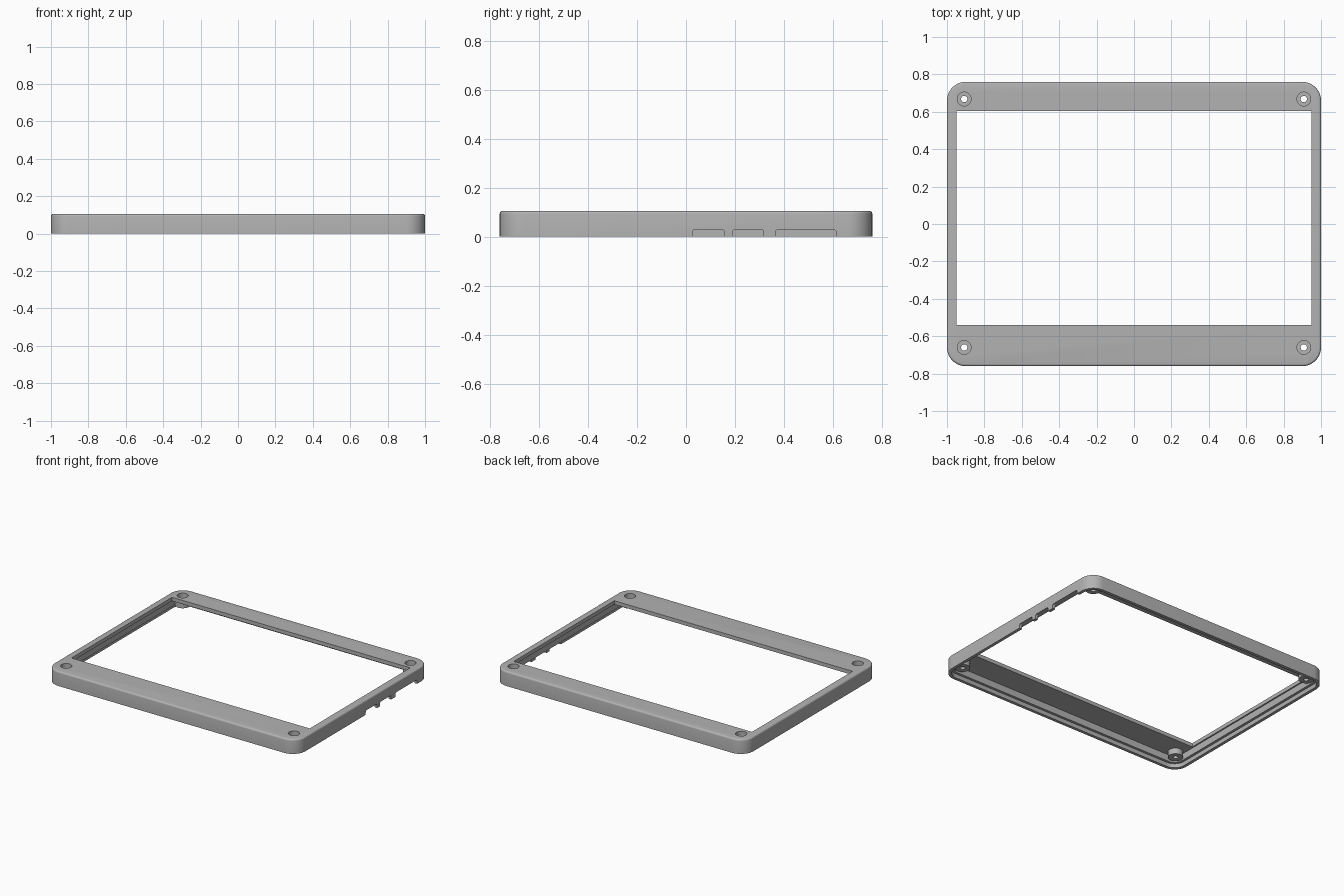
import bpy, bmesh, math

cube = bpy.data.objects.get("Cube")
if cube:
    bpy.data.objects.remove(cube, do_unlink=True)

HALF_X, HALF_Y, HEIGHT, RADIUS = 1.0, 0.76, 0.105, 0.1
PLATE_BOTTOM = 0.078

grey = bpy.data.materials.new("plastic_grey")
grey.use_nodes = True
colour = (0.45, 0.45, 0.45, 1)
grey.diffuse_color = colour
grey.node_tree.nodes["Principled BSDF"].inputs["Base Color"].default_value = colour


def rounded_outline(x0, x1, y0, y1, r, steps=10):
    """Points of a rounded rectangle, counter-clockwise."""
    pts = []
    corners = [(x1 - r, y1 - r), (x0 + r, y1 - r), (x0 + r, y0 + r), (x1 - r, y0 + r)]
    for q, (cx, cy) in enumerate(corners):
        for i in range(steps + 1):
            a = math.pi / 2 * (q + i / steps)
            pts.append((cx + r * math.cos(a), cy + r * math.sin(a)))
    return pts


def loft(name, loops):
    """Skin a stack of matching 3D loops and cap both ends."""
    bm = bmesh.new()
    rings = [[bm.verts.new(p) for p in loop] for loop in loops]
    for a, b in zip(rings, rings[1:]):
        for i in range(len(a)):
            j = (i + 1) % len(a)
            bm.faces.new((a[i], a[j], b[j], b[i]))
    bm.faces.new(rings[0][::-1])
    bm.faces.new(rings[-1])
    bmesh.ops.recalc_face_normals(bm, faces=bm.faces)
    mesh = bpy.data.meshes.new(name)
    bm.to_mesh(mesh)
    bm.free()
    obj = bpy.data.objects.new(name, mesh)
    mesh.materials.append(grey)
    bpy.context.collection.objects.link(obj)
    return obj


def shell_loop(inset, z):
    return [(x, y, z) for x, y in rounded_outline(
        -HALF_X + inset, HALF_X - inset, -HALF_Y + inset, HALF_Y - inset, RADIUS - inset)]


def cylinder(name, x, y, r, z0, z1, sides=40):
    ring = [(x + r * math.cos(math.tau * i / sides), y + r * math.sin(math.tau * i / sides))
            for i in range(sides)]
    return loft(name, [[(px, py, z) for px, py in ring] for z in (z0, z1)])


def combine(target, tool, operation):
    """Apply a boolean and throw the tool away."""
    tool.hide_render = True
    mod = target.modifiers.new("cut", "BOOLEAN")
    mod.operation, mod.solver, mod.object = operation, "EXACT", tool
    bpy.context.view_layer.objects.active = target
    bpy.ops.object.modifier_apply(modifier=mod.name)
    bpy.data.objects.remove(tool, do_unlink=True)


# Outer body with a small rounded top edge
fillet = 0.012
loops = [shell_loop(0, 0)]
for i in range(5):
    a = math.pi / 2 * i / 4
    loops.append(shell_loop(fillet * (1 - math.cos(a)), HEIGHT - fillet * (1 - math.sin(a))))
frame = loft("bezel_frame", loops)

# Hollow underside with a stepped lip at the rim
combine(frame, loft("cavity", [shell_loop(0.022, -0.05), shell_loop(0.022, 0.03),
                               shell_loop(0.04, 0.03), shell_loop(0.04, PLATE_BOTTOM)]), "DIFFERENCE")

# Screen opening
opening = [(-0.95, -0.54), (0.95, -0.54), (0.95, 0.605), (-0.95, 0.605)]
combine(frame, loft("opening", [[(x, y, z) for x, y in opening] for z in (-0.1, 0.2)]), "DIFFERENCE")

# Port notches in the lower edge of the left wall
for y0, y1 in ((0.027, 0.157), (0.19, 0.317), (0.365, 0.612)):
    outline = rounded_outline(y0, y1, -0.05, 0.03, 0.012, 5)
    combine(frame, loft("port_notch", [[(x, y, z) for y, z in outline] for x in (0.92, 1.05)]), "DIFFERENCE")

# Screw bosses with counterbored holes
for x in (-0.908, 0.908):
    for y in (-0.66, 0.668):
        combine(frame, cylinder("boss", x, y, 0.05, 0.036, 0.09), "UNION")
        combine(frame, cylinder("counterbore", x, y, 0.037, 0.06, 0.2), "DIFFERENCE")
        combine(frame, cylinder("screw_hole", x, y, 0.017, -0.1, 0.2, 24), "DIFFERENCE")

# Smooth the curves, keep the edges crisp
bpy.ops.object.select_all(action="DESELECT")
frame.select_set(True)
bpy.context.view_layer.objects.active = frame
bpy.ops.object.shade_smooth_by_angle(angle=math.radians(30))
